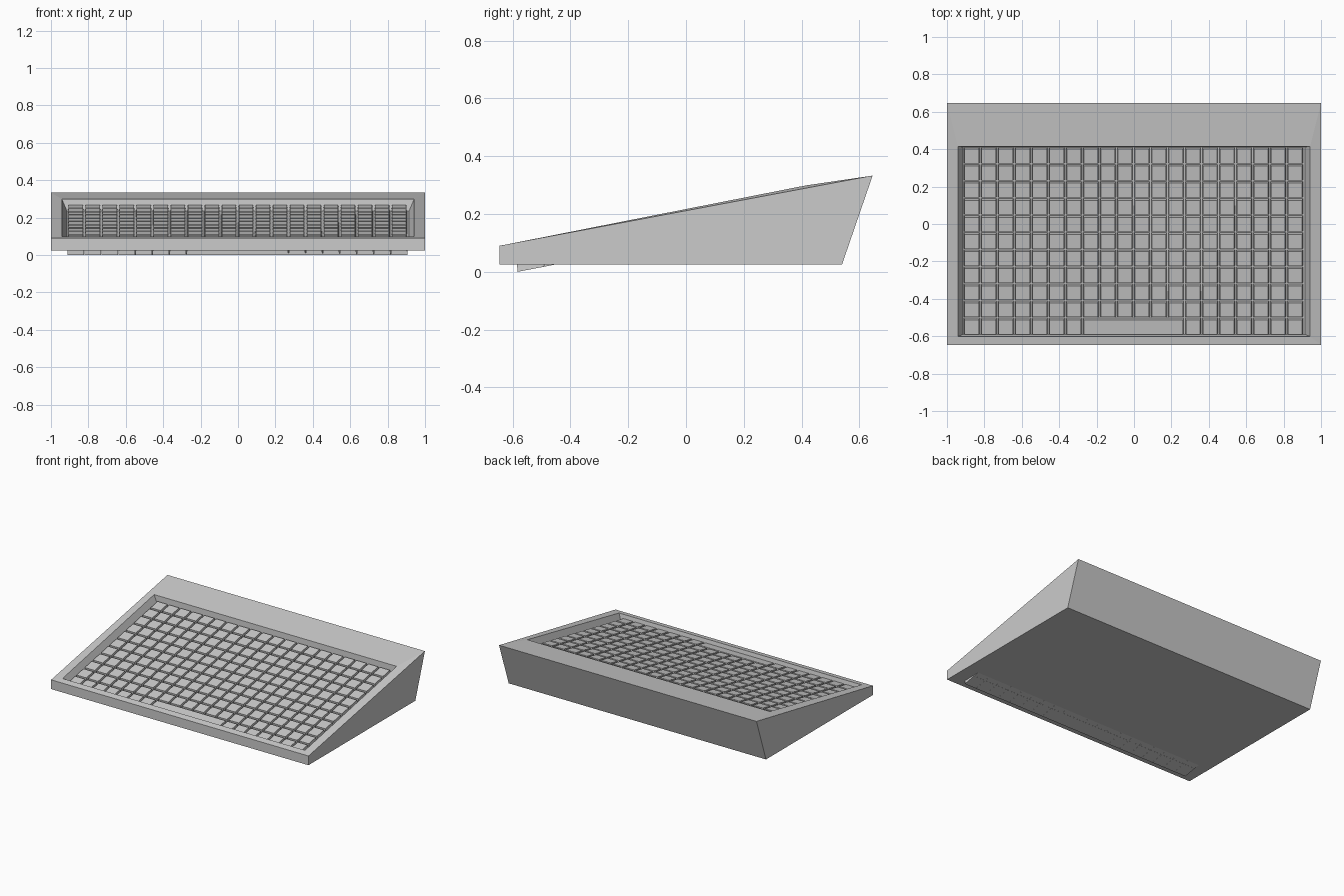
import bpy, bmesh, math
from mathutils import Matrix

if "Cube" in bpy.data.objects:
    bpy.data.objects.remove(bpy.data.objects["Cube"])


def make_object(name, bm, matrix=None):
    bmesh.ops.recalc_face_normals(bm, faces=bm.faces)
    mesh = bpy.data.meshes.new(name)
    bm.to_mesh(mesh)
    bm.free()
    ob = bpy.data.objects.new(name, mesh)
    bpy.context.collection.objects.link(ob)
    if matrix:
        ob.matrix_world = matrix
    return ob


def ring(bm, half_x, front, back):
    """Four corners; front and back are (y, z)."""
    return [bm.verts.new(p) for p in ((-half_x, *front), (half_x, *front),
                                      (half_x, *back), (-half_x, *back))]


# Wedge housing: floor, outer walls, sloping rim and recessed tray
bm = bmesh.new()
rings = [ring(bm, 1.0, (-0.646, 0.025), (0.54, 0.025)),
         ring(bm, 1.0, (-0.646, 0.09), (0.646, 0.333)),
         ring(bm, 0.942, (-0.602, 0.098), (0.415, 0.299)),
         ring(bm, 0.915, (-0.59, 0.038), (0.412, 0.236))]
bm.faces.new(rings[0])
bm.faces.new(rings[-1])
for lower, upper in zip(rings, rings[1:]):
    for i in range(4):
        j = (i + 1) % 4
        bm.faces.new((lower[i], lower[j], upper[j], upper[i]))
make_object("housing", bm)

# Keys: tapered blocks laid out on a plane parallel to the sloping rim
COLS, ROWS = 20, 11
PX, PY = 0.091, 0.0931
HEIGHT, TAPER = 0.075, 0.0075
X0 = -COLS * PX / 2 - 0.003
tilt = Matrix.Translation((0, -0.583, 0)) @ Matrix.Rotation(math.radians(10.9), 4, 'X')


def add_key(bm, x0, x1, y0, y1):
    rects = []
    for inset, z in ((0.0003, 0), (TAPER, HEIGHT)):
        rects.append([bm.verts.new(p) for p in (
            (x0 + inset, y0 + inset, z), (x1 - inset, y0 + inset, z),
            (x1 - inset, y1 - inset, z), (x0 + inset, y1 - inset, z))])
    base, top = rects
    bm.faces.new(base)
    bm.faces.new(top)
    for i in range(4):
        j = (i + 1) % 4
        bm.faces.new((base[i], base[j], top[j], top[i]))


for row in range(ROWS):
    bm = bmesh.new()
    for col in range(COLS):
        if row == 0 and 7 <= col <= 12:
            continue
        x = X0 + col * PX
        add_key(bm, x, x + PX, row * PY, (row + 1) * PY)
    make_object(f"key_row_{row + 1}", bm, tilt)

# Wide bar in the middle of the front row
bm = bmesh.new()
add_key(bm, X0 + 7 * PX, X0 + 13 * PX, 0, PY)
make_object("space_bar", bm, tilt)
